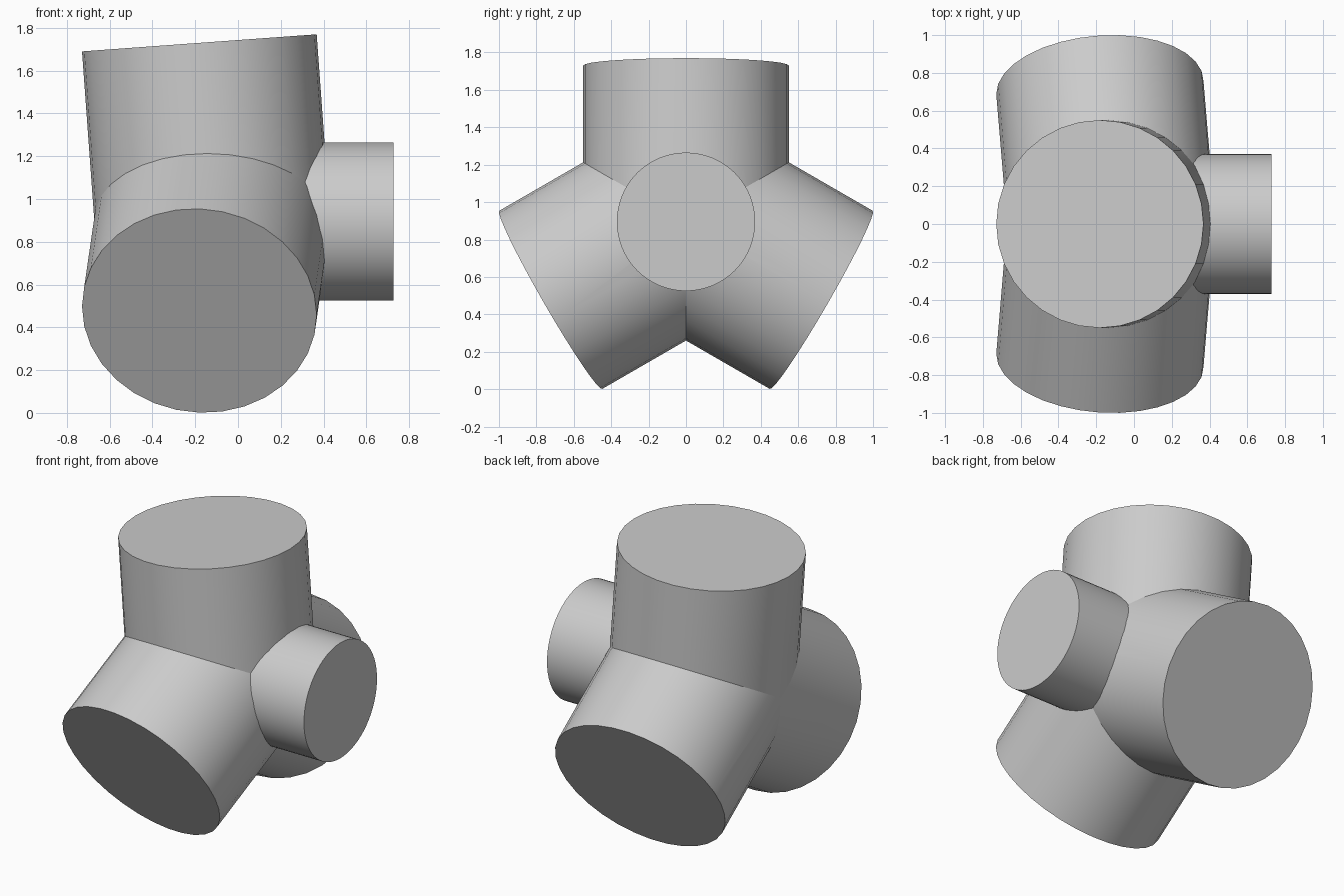
import bpy, bmesh
from math import radians
from mathutils import Matrix, Vector

cube = bpy.data.objects.get("Cube")
if cube:
    bpy.data.objects.remove(cube, do_unlink=True)

HUB = Vector((-0.12, 0, 0.895))
ARM_RADIUS, ARM_LENGTH, TILT = 0.55, 0.837, radians(-4.16)
PORT_RADIUS, PORT_END = 0.37, 0.727

grey = bpy.data.materials.new("plain grey")
grey.use_nodes = True
colour = (0.6, 0.6, 0.6, 1)
grey.diffuse_color = colour
grey.node_tree.nodes["Principled BSDF"].inputs["Base Color"].default_value = colour


def add_cylinder(bm, radius, start, end, sides):
    """Cylinder along z between two heights."""
    bmesh.ops.create_cone(bm, cap_ends=True, segments=sides, radius1=radius, radius2=radius,
                          depth=end - start, matrix=Matrix.Translation((0, 0, (start + end) / 2)))


def finish(bm, name):
    mesh = bpy.data.meshes.new(name)
    bm.to_mesh(mesh)
    bm.free()
    mesh.materials.append(grey)
    obj = bpy.data.objects.new(name, mesh)
    bpy.context.collection.objects.link(obj)
    bpy.ops.object.select_all(action='DESELECT')
    obj.select_set(True)
    bpy.context.view_layer.objects.active = obj
    bpy.ops.object.shade_smooth_by_angle(angle=radians(30))


# Three leaning pipe arms, mitred where they meet at the hub
for name, turn in (("top_arm", 0), ("front_arm", 120), ("back_arm", 240)):
    bm = bmesh.new()
    add_cylinder(bm, ARM_RADIUS, -0.15, ARM_LENGTH, 32)
    bm.transform(Matrix.Rotation(TILT, 4, 'Y'))
    for side in (-30, 30):
        normal = Matrix.Rotation(radians(side), 3, 'X') @ Vector((0, 0, 1))
        bmesh.ops.bisect_plane(bm, geom=bm.verts[:] + bm.edges[:] + bm.faces[:],
                               plane_co=(0, 0, 0), plane_no=normal, clear_inner=True)
    bm.transform(Matrix.Translation(HUB) @ Matrix.Rotation(radians(turn), 4, 'X'))
    finish(bm, name)

# Narrower side port
bm = bmesh.new()
add_cylinder(bm, PORT_RADIUS, 0.25, PORT_END, 64)
bm.transform(Matrix.Translation((0, 0, HUB.z)) @ Matrix.Rotation(radians(90), 4, 'Y'))
finish(bm, "side_port")
